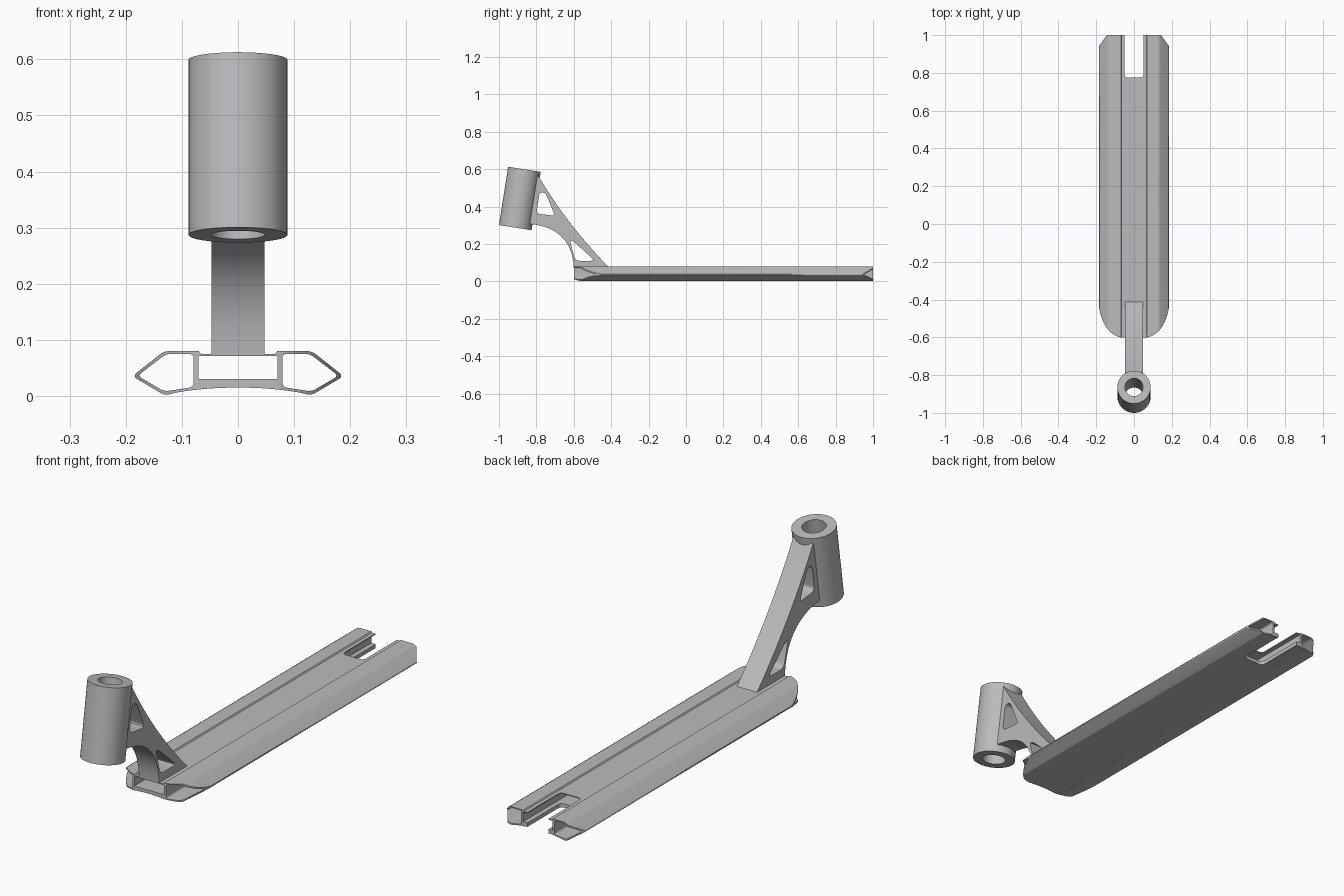
import bpy, bmesh, math
from mathutils import Matrix, Vector

if "Cube" in bpy.data.objects:
    bpy.data.objects.remove(bpy.data.objects["Cube"])

# Bare metal used everywhere
metal = bpy.data.materials.new("grey_metal")
metal.use_nodes = True
grey = (0.5, 0.5, 0.5, 1)
metal.diffuse_color = grey
metal.node_tree.nodes["Principled BSDF"].inputs["Base Color"].default_value = grey


def bezier(a, c, b, n=12):
    """Points on a quadratic curve from a to b pulled towards c."""
    a, b, c = Vector(a), Vector(b), Vector(c)
    return [a * (1 - t) ** 2 + c * 2 * t * (1 - t) + b * t * t
            for t in (i / n for i in range(n + 1))]


def rounded(points, r, n=6):
    """Closed polygon with every corner rounded."""
    pts, out = [Vector(p) for p in points], []
    for i, p in enumerate(pts):
        ends = []
        for q in (pts[i - 1], pts[(i + 1) % len(pts)]):
            d = q - p
            ends.append(p + d.normalized() * min(r, d.length * 0.45))
        out += bezier(ends[0], p, ends[1], n)
    return out


def mirrored(half):
    """Outline listed from the middle on +x, completed on -x."""
    return [tuple(p) for p in half] + [(-p[0], p[1]) for p in reversed(half)]


def prism(name, loops, depth, matrix):
    """Extrude a filled outline with holes to a clean mesh."""
    curve = bpy.data.curves.new(name, "CURVE")
    curve.dimensions, curve.fill_mode = "2D", "BOTH"
    curve.extrude = depth / 2
    for loop in loops:
        sp = curve.splines.new("POLY")
        sp.points.add(len(loop) - 1)
        for point, p in zip(sp.points, loop):
            point.co = (p[0], p[1], 0, 1)
        sp.use_cyclic_u = True
    temp = bpy.data.objects.new("temp", curve)
    bpy.context.collection.objects.link(temp)
    deps = bpy.context.evaluated_depsgraph_get()
    mesh = bpy.data.meshes.new_from_object(temp.evaluated_get(deps))
    bpy.data.objects.remove(temp)
    bm = bmesh.new()
    bm.from_mesh(mesh)
    bmesh.ops.remove_doubles(bm, verts=bm.verts, dist=1e-5)
    bm.transform(matrix)
    bmesh.ops.recalc_face_normals(bm, faces=bm.faces)
    bm.to_mesh(mesh)
    bm.free()
    mesh.name = name
    obj = bpy.data.objects.new(name, mesh)
    bpy.context.collection.objects.link(obj)
    return obj


def finish(obj):
    obj.data.materials.clear()
    obj.data.materials.append(metal)
    bpy.ops.object.select_all(action="DESELECT")
    obj.select_set(True)
    bpy.context.view_layer.objects.active = obj
    bpy.ops.object.shade_smooth_by_angle(angle=math.radians(25))


# Deck: hollow extrusion with three chambers
tip = bezier((0.181, 0.041), (0.187, 0.036), (0.181, 0.031), 4)
half = [(0.066, 0.075), (0.07, 0.080)]
half += bezier((0.122, 0.080), (0.131, 0.080), (0.138, 0.075), 5) + tip
half += bezier((0.139, 0.006), (0.131, 0.001), (0.122, 0.003), 5)
half += bezier((0.11, 0.006), (0.06, 0.015), (0.0, 0.015), 10)[:-1]
side = rounded([(0.079, 0.075), (0.128, 0.075), (0.179, 0.036),
                (0.131, 0.008), (0.079, 0.016)], 0.009)
middle = [(-0.07, 0.030), (0.07, 0.030), (0.07, 0.071), (-0.07, 0.071)]
along_y = Matrix.Translation((0, 0.2, 0)) @ Matrix.Rotation(math.pi / 2, 4, "X")
deck = prism("deck", [mirrored(half), side, [(-p[0], p[1]) for p in side], middle],
             1.7, along_y)

# Deck plan: curved nose, chamfered tail and wheel slot
plan = bezier((0.073, -0.6), (0.165, -0.575), (0.187, -0.43), 16)
plan += [(0.187, 0.94), (0.143, 1.0), (0.05, 1.0)]
plan += bezier((0.05, 0.795), (0.05, 0.775), (0.03, 0.775), 6)
cutter = prism("deck_plan_cutter", [mirrored(plan)], 0.4, Matrix.Identity(4))
cutter.hide_render = True
trim = deck.modifiers.new("trim", "BOOLEAN")
trim.operation, trim.solver, trim.object = "INTERSECT", "EXACT", cutter
bpy.context.view_layer.objects.active = deck
bpy.ops.object.modifier_apply(modifier="trim")
bpy.data.objects.remove(cutter)
finish(deck)

# Neck: curved bracket with two rounded windows
outline = bezier((-0.803, 0.588), (-0.648, 0.315), (-0.41, 0.073), 20)
outline += bezier((-0.6, 0.073), (-0.61, 0.285), (-0.835, 0.307), 20)
outline += [(-0.85, 0.307)]
upper = rounded([(-0.783, 0.475), (-0.752, 0.475), (-0.70, 0.35), (-0.80, 0.362)], 0.022)
lower = rounded([(-0.622, 0.222), (-0.602, 0.215), (-0.487, 0.11), (-0.592, 0.11)], 0.022)
across_x = Matrix(((0, 0, 1, 0), (1, 0, 0, 0), (0, 1, 0, 0), (0, 0, 0, 1)))
neck = prism("neck", [outline, upper, lower], 0.095, across_x)
finish(neck)

# Head tube: leaning hollow cylinder
bottom, top = Vector((0, -0.913, 0.287)), Vector((0, -0.864, 0.599))
axis = top - bottom
lean = Matrix.Translation((bottom + top) / 2) @ axis.to_track_quat("Z", "Y").to_matrix().to_4x4()
ring = [[(r * math.cos(i * math.tau / 64), r * math.sin(i * math.tau / 64))
         for i in range(64)] for r in (0.088, 0.048)]
tube = prism("head_tube", ring, axis.length, lean)
finish(tube)
